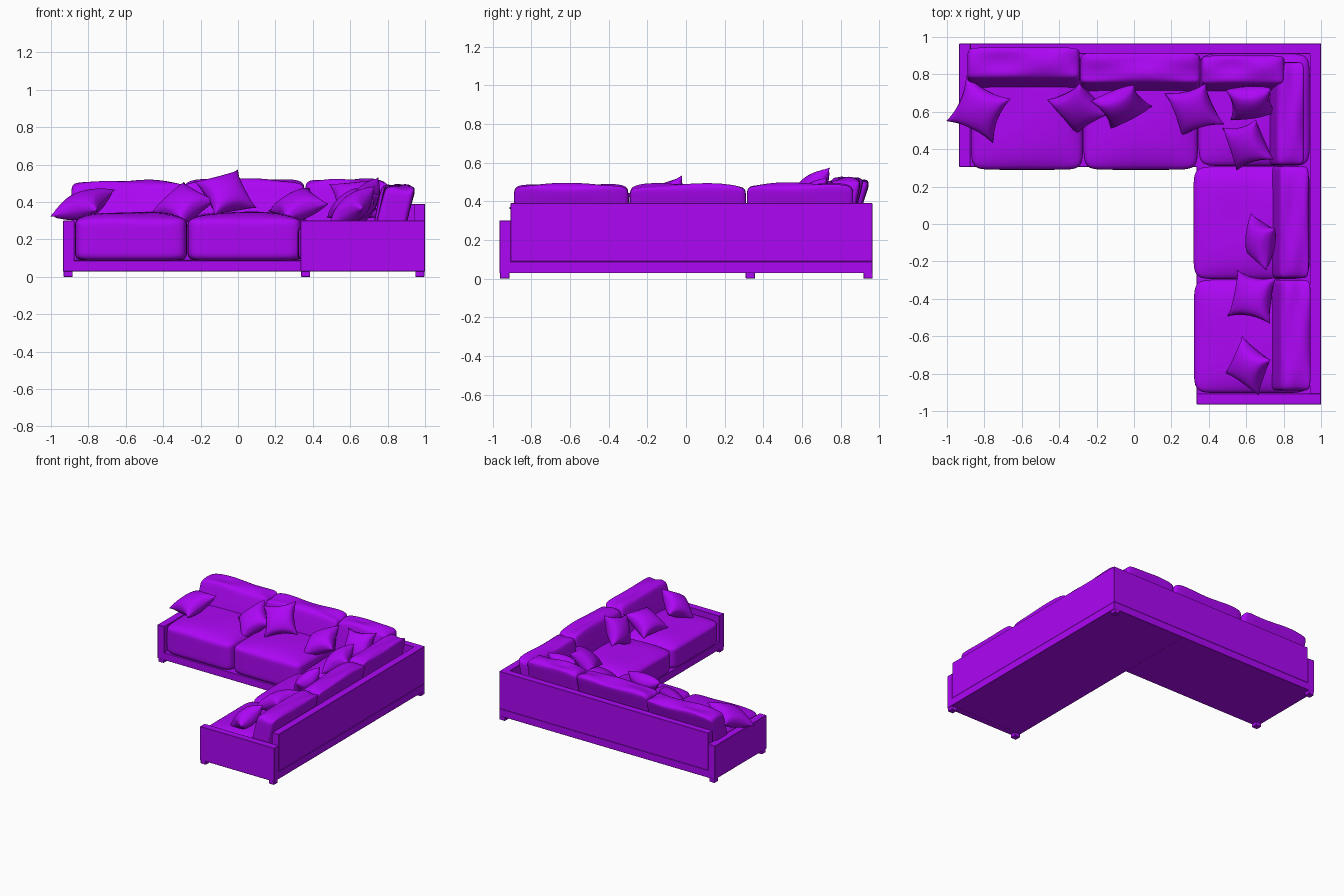
import bpy, bmesh, math
from mathutils import Vector, Matrix

if "Cube" in bpy.data.objects:
    bpy.data.objects.remove(bpy.data.objects["Cube"])

mat = bpy.data.materials.new("purple_fabric")
mat.diffuse_color = (0.42, 0.002, 0.92, 1)
mat.use_nodes = True
mat.node_tree.nodes["Principled BSDF"].inputs["Base Color"].default_value = mat.diffuse_color


def finish(bm, name, smooth=False):
    me = bpy.data.meshes.new(name)
    bmesh.ops.recalc_face_normals(bm, faces=bm.faces)
    for f in bm.faces:
        f.smooth = smooth
    bm.to_mesh(me)
    bm.free()
    me.materials.append(mat)
    ob = bpy.data.objects.new(name, me)
    bpy.context.collection.objects.link(ob)
    return ob


def box(name, x, y, z, bevel=0.002):
    bm = bmesh.new()
    bmesh.ops.create_cube(bm, size=1)
    for v in bm.verts:
        v.co = Vector([(r[0] + r[1]) / 2 + c * (r[1] - r[0]) for c, r in zip(v.co, (x, y, z))])
    ob = finish(bm, name)
    mod = ob.modifiers.new("soft_edge", 'BEVEL')
    mod.width = bevel
    mod.segments = 1
    return ob


def cushion(name, x, y, z, n=8, dome=0.0, lean=(0, 0), phase=0.0, ripple=0.004):
    """Rounded box with domed top, optional lean and gentle creases."""
    bm = bmesh.new()
    bmesh.ops.create_cube(bm, size=2)
    bmesh.ops.subdivide_edges(bm, edges=bm.edges, cuts=19, use_grid_fill=True)
    half = Vector([(r[1] - r[0]) / 2 for r in (x, y, z)])
    mid = Vector([(r[1] + r[0]) / 2 for r in (x, y, z)])
    for v in bm.verts:
        p = Vector([math.sin(c * math.pi / 2) for c in v.co])   # denser near edges
        p /= sum(abs(c) ** n for c in p) ** (1 / n)
        q = Vector([a * b for a, b in zip(p, half)])
        if p.z > 0:
            q.z -= dome * (1 - (1 - p.x ** 4) * (1 - p.y ** 4)) * p.z
            q.z += ripple * math.sin(4 * p.x + phase) * math.cos(3 * p.y + phase) * p.z
        q.x += lean[0] * p.z
        q.y += lean[1] * p.z
        v.co = q + mid
    return finish(bm, name, True)


def pillow(name, centre, normal, edge, size=0.235, thick=0.062):
    """Scatter pillow with pinched corners, set by its face normal and an edge direction."""
    bm = bmesh.new()
    bmesh.ops.create_cube(bm, size=2)
    bmesh.ops.subdivide_edges(bm, edges=bm.edges, cuts=15, use_grid_fill=True)
    side = [v for v in bm.verts if abs(v.co.z) < 0.99]
    bmesh.ops.delete(bm, geom=side, context='VERTS')
    for v in bm.verts:
        u, w, s = v.co
        fill = max(0, (1 - u * u) * (1 - w * w)) ** 0.5
        pinch = 0.18
        v.co = (size / 2 * 1.06 * u * (1 - pinch * (1 - w * w) * u * u),
                size / 2 * 1.06 * w * (1 - pinch * (1 - u * u) * w * w),
                s * (thick * fill + 0.006 * (1 - 0.8 * (u * w) ** 4)) + 0.010 * u * w)
    # close the rim between the two faces
    rim = [e for e in bm.edges if e.is_boundary]
    bmesh.ops.bridge_loops(bm, edges=rim)
    zax = Vector(normal).normalized()
    xax = Vector(edge)
    xax = (xax - zax * xax.dot(zax)).normalized()
    rot = Matrix((xax, zax.cross(xax), zax)).transposed()
    bm.transform(Matrix.Translation(centre) @ rot.to_4x4())
    return finish(bm, name, True)


# L-shaped plinth in two modules
box("base_back_wing", (-0.88, 0.338), (0.305, 0.965), (0.028, 0.088))
box("base_right_wing", (0.335, 1.0), (-0.91, 0.965), (0.028, 0.089))

# Backs and arms
box("back_panel", (-0.875, 1.0), (0.91, 0.965), (0.088, 0.39))
box("right_back_panel", (0.94, 1.0), (-0.907, 0.965), (0.088, 0.39))
box("left_arm", (-0.935, -0.875), (0.305, 0.965), (0.028, 0.30))
box("front_arm", (0.335, 1.0), (-0.965, -0.907), (0.028, 0.30))

# Feet
for i, (fx, fy) in enumerate([(-0.908, 0.333), (-0.908, 0.942), (0.972, 0.942),
                              (0.972, -0.938), (0.362, -0.938)]):
    box(f"foot_{i + 1}", (fx - 0.024, fx + 0.024), (fy - 0.024, fy + 0.024), (0, 0.032))

# Seat cushions: x range, y range, top height
seats = [((-0.872, -0.272), (0.29, 0.91), 0.345), ((-0.270, 0.342), (0.29, 0.91), 0.345),
         ((0.345, 0.94), (0.31, 0.91), 0.297),
         ((0.318, 0.94), (-0.295, 0.308), 0.297), ((0.32, 0.94), (-0.904, -0.297), 0.297)]
for i, (sx, sy, top) in enumerate(seats):
    cushion(f"seat_cushion_{i + 1}", sx, sy, (0.085, top), n=10, dome=0.034, phase=i)

# Loose back cushions, leaning on the panels
backs = [((-0.89, -0.29), (0.745, 0.915), (0.26, 0.512), (0, 0.035)),
         ((-0.287, 0.355), (0.725, 0.89), (0.26, 0.52), (0, 0.03)),
         ((0.36, 0.805), (0.725, 0.88), (0.23, 0.52), (0, 0.025)),
         ((0.74, 0.89), (0.315, 0.865), (0.23, 0.49), (0.025, 0)),
         ((0.755, 0.915), (-0.29, 0.31), (0.23, 0.488), (0.025, 0)),
         ((0.755, 0.92), (-0.89, -0.298), (0.23, 0.488), (0.03, 0))]
for i, (bx, by, bz, lean) in enumerate(backs):
    cushion(f"back_cushion_{i + 1}", bx, by, bz, n=11, dome=0.014, lean=lean,
            phase=i * 1.3, ripple=0.008)

# Scatter pillows: centre, face normal, edge direction, size
pillows = [((-0.828, 0.612, 0.385), (-0.30, -0.22, 0.90), (0.24, -0.12, 0.05), 0.26),
           ((-0.295, 0.620, 0.385), (-0.27, -0.60, 0.75), (0.20, 0.11, 0.17), 0.24),
           ((-0.065, 0.635, 0.445), (0.20, -0.75, 0.62), (0.24, 0.10, 0.06), 0.24),
           ((0.320, 0.612, 0.380), (-0.30, -0.38, 0.87), (0.21, 0.06, 0.09), 0.24),
           ((0.625, 0.650, 0.410), (0.05, -0.80, 0.60), (1.0, 0.10, 0.06), 0.23),
           ((0.605, 0.425, 0.380), (-0.50, -0.30, 0.80), (0.20, 0.06, 0.12), 0.225),
           ((0.675, -0.095, 0.400), (-0.88, -0.05, 0.45), (0.2, 0.9, 0.25), 0.225),
           ((0.635, -0.390, 0.370), (-0.45, 0.05, 0.88), (0.22, -0.04, 0.11), 0.235),
           ((0.615, -0.760, 0.370), (-0.60, -0.15, 0.75), (0.13, -0.10, 0.09), 0.22)]
for i, (c, nrm, e, size) in enumerate(pillows):
    pillow(f"scatter_pillow_{i + 1}", c, nrm, e, size)
